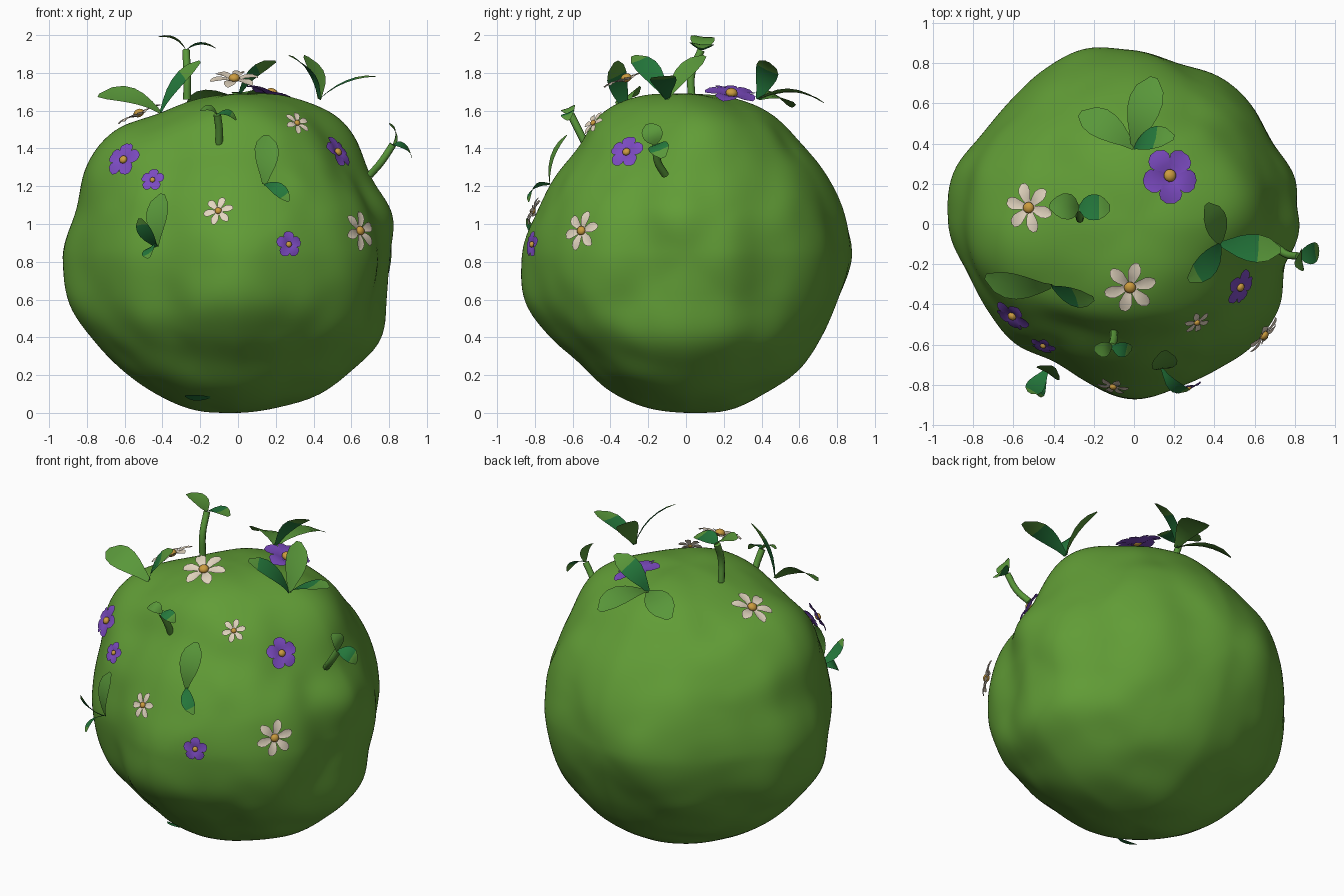
import bpy, bmesh, math
from mathutils import Vector, noise

if "Cube" in bpy.data.objects:
    bpy.data.objects.remove(bpy.data.objects["Cube"])


def material(name, r, g, b):
    m = bpy.data.materials.new(name)
    m.diffuse_color = (r, g, b, 1)
    m.use_nodes = True
    m.node_tree.nodes["Principled BSDF"].inputs["Base Color"].default_value = m.diffuse_color
    return m


MOSS = material("moss green", 0.12, 0.335, 0.037)
LEAF = material("leaf green", 0.10, 0.31, 0.042)
TEAL = material("deep green", 0.018, 0.19, 0.045)
VIOLET = material("violet", 0.20, 0.07, 0.53)
CREAM = material("cream", 0.76, 0.66, 0.52)
GOLD = material("gold", 0.60, 0.33, 0.05)
CENTRE = Vector((0, 0, 0.845))


def finish(bm, name, mats):
    me = bpy.data.meshes.new(name)
    for f in bm.faces:
        f.smooth = True
    bm.to_mesh(me)
    bm.free()
    for m in mats:
        me.materials.append(m)
    ob = bpy.data.objects.new(name, me)
    bpy.context.collection.objects.link(ob)
    return ob


# --- lumpy bush body: blended from three outlines, radius every 15 degrees
XY = [.80, .85, .83, .85, .85, .825, .86, .90, .89, .87, .88, .94,
      .93, .86, .845, .84, .79, .82, .87, .84, .84, .865, .85, .775]
XZ = [.80, .83, .82, .86, .88, .885, .86, .86, .86, .905, .92, .885,
      .92, .93, .885, .86, .85, .85, .83, .83, .85, .856, .877, .82]
YZ = [.865, .87, .86, .855, .88, .875, .86, .885, .88, .81, .81, .82,
      .87, .89, .84, .80, .82, .83, .83, .85, .84, .85, .835, .835]
# local bumps (+) and dents (-): direction, height, spread
LUMPS = [((0.63, -0.54, 0.12), -0.025, 0.3), ((0.52, -0.31, 0.54), -0.055, 0.3),
         ((0.52, 0.12, 0.68), 0.045, 0.25), ((-0.66, -0.15, 0.62), 0.04, 0.25),
         ((0.81, -0.05, 0.18), 0.025, 0.2), ((0.72, 0.47, -0.05), -0.03, 0.3),
         ((-0.22, 0.86, 0.05), 0.012, 0.2)]


def radius(table, u, v):
    a = math.degrees(math.atan2(v, u)) % 360 / 15
    i = int(a)
    t = a - i
    p, q, r, s = (table[(i + k) % 24] for k in (-1, 0, 1, 2))
    return q + 0.5 * t * (r - p + t * (2 * p - 5 * q + 4 * r - s + t * (3 * (q - r) + s - p)))


def body_radius(d):
    x, y, z = d
    total = weight = 0
    for table, u, v, n in ((XY, x, y, z), (XZ, x, z, y), (YZ, y, z, x)):
        w = (u * u + v * v) ** 2 / (n * n + 0.015)
        total += w * radius(table, u, v)
        weight += w
    off = min(1, 3 * min(abs(x), abs(y), abs(z)))      # distance from the outline planes
    r = total / weight - off * (0.014 + 0.014 * noise.noise(d * 4))
    for c, height, spread in LUMPS:
        r += height * math.exp(-((d - Vector(c).normalized()).length / spread) ** 2)
    return r


bm = bmesh.new()
bmesh.ops.create_icosphere(bm, subdivisions=6, radius=1)
for v in bm.verts:
    d = v.co.normalized()
    v.co = CENTRE + d * body_radius(d)
bmesh.ops.smooth_vert(bm, verts=bm.verts, factor=0.5, use_axis_x=True, use_axis_y=True, use_axis_z=True)
low = min(v.co.z for v in bm.verts)
for v in bm.verts:
    v.co.z -= low
finish(bm, "bush_body", [MOSS])


def lift(pos, gap):
    """Move a point outwards until it clears the body by the gap."""
    d = Vector(pos) - CENTRE
    n = d.normalized()
    return CENTRE + n * max(d.length, body_radius(n) + gap)


def surface_normal(pos):
    """Outward direction of the body under a point."""
    n = (Vector(pos) - CENTRE).normalized()
    a = n.orthogonal().normalized() * 0.15
    b = n.cross(a)
    f = [(n + k).normalized() for k in (a, -a, b, -b)]
    p = [k * body_radius(k) for k in f]
    return (p[0] - p[1]).cross(p[2] - p[3]).normalized()


# --- flowers
def flower(name, pos, size, petals, mat, normal, wide):
    normal = Vector(normal) if normal else surface_normal(pos)
    pos = lift(pos, 0.014)
    rot = normal.normalized().to_track_quat('Z', 'Y')
    bm = bmesh.new()
    outline = [(0.08, 0.3), (0.4, 0.75), (0.65, 1), (0.85, 0.85), (1.0, 0.35)]
    for k in range(petals):
        a = 2 * math.pi * (k + 0.25) / petals
        c, s = math.cos(a), math.sin(a)
        rows = []
        for r, w in outline:
            row = []
            for side in (-1, 0, 1):
                lx, ly = r * size, side * w * wide * size
                lz = size * (0.16 * math.sin(r * 2.6) + 0.05 * abs(side) - 0.02)
                p = Vector((lx * c - ly * s, lx * s + ly * c, lz))
                row.append(bm.verts.new(pos + rot @ p))
            rows.append(row)
        for lo, hi in zip(rows, rows[1:]):
            for j in (0, 1):
                bm.faces.new((lo[j], hi[j], hi[j + 1], lo[j + 1]))
    n = len(bm.faces)
    ball = bmesh.ops.create_uvsphere(bm, u_segments=12, v_segments=8, radius=size * 0.23)
    for v in ball["verts"]:
        v.co.z = v.co.z * 0.75 + size * 0.15
        v.co = pos + rot @ v.co
    for i, f in enumerate(bm.faces):
        f.material_index = 0 if i < n else 1
    finish(bm, name, [mat, GOLD])


for pos, size, nrm in [((-0.02, -0.31, 1.755), 0.13, (0, -0.35, 1)),
                       ((-0.51, 0.08, 1.56), 0.125, (-0.45, 0.0, 1)),
                       ((0.31, -0.485, 1.53), 0.07, None),
                       ((-0.10, -0.78, 1.06), 0.08, None),
                       ((0.63, -0.54, 0.96), 0.108, None)]:
    flower("cream_flower", pos, size, 6, CREAM, nrm, 0.25)
for pos, size, nrm in [((0.17, 0.235, 1.66), 0.14, (0.3, 0.1, 1)),
                       ((-0.60, -0.45, 1.335), 0.097, None),
                       ((-0.45, -0.60, 1.23), 0.064, None),
                       ((0.52, -0.31, 1.375), 0.094, None),
                       ((0.26, -0.79, 0.89), 0.07, None)]:
    flower("violet_flower", pos, size, 5, VIOLET, nrm, 0.43)


# --- leaves: arched blades, deep green ones turn lighter at the tip
BLADE = [0.18, 0.45, 0.75, 0.95, 1.0, 0.82, 0.22]
ROUND = [0.15, 0.7, 0.95, 1.0, 0.95, 0.7, 0.25]


def leaf(name, base, tip, width, arch, teal_rows, shape=BLADE, up=None):
    base, tip = Vector(base), Vector(tip)
    d = tip - base
    up = Vector(up) if up else (base - CENTRE).normalized()
    side = d.cross(up).normalized()
    n = side.cross(d).normalized()
    bm = bmesh.new()
    rows = []
    for i, s in enumerate(shape):
        t, w = i / 6, width / 2 * s
        mid = base + d * t + n * arch * 4 * t * (1 - t)
        rows.append([bm.verts.new(mid + side * w * k + n * 0.1 * w * abs(k)) for k in (-1, 0, 1)])
    for i, (lo, hi) in enumerate(zip(rows, rows[1:])):
        for j in (0, 1):
            f = bm.faces.new((lo[j], lo[j + 1], hi[j + 1], hi[j]))
            f.material_index = 1 if i < teal_rows else 0
    finish(bm, name, [LEAF, TEAL])


# each tuft: base, facing, then (tip, width, arch, deep green rows)
TUFTS = [
    ((-0.41, -0.31, 1.59), (-0.15, -0.5, 0.85), [((-0.74, -0.26, 1.68), 0.15, 0.05, 0),
                                                 ((-0.20, -0.37, 1.86), 0.12, 0.03, 4)]),
    ((0.43, -0.10, 1.66), None, [((0.36, 0.10, 1.89), 0.13, 0.03, 0),
                                 ((0.73, -0.13, 1.78), 0.14, 0.03, 4),
                                 ((0.27, -0.28, 1.89), 0.13, 0.04, 5)]),
    ((0.00, 0.38, 1.66), None, [((-0.27, 0.55, 1.62), 0.16, 0.04, 0),
                                ((0.10, 0.73, 1.64), 0.17, 0.05, 0),
                                ((0.20, 0.43, 1.86), 0.13, 0.04, 4)]),
    ((0.14, -0.72, 1.21), None, [((0.15, -0.63, 1.47), 0.13, 0.03, 0),
                                 ((0.27, -0.83, 1.12), 0.08, 0.04, 5)]),
    ((-0.43, -0.72, 0.88), None, [((-0.40, -0.71, 1.16), 0.13, 0.03, 0),
                                  ((-0.52, -0.84, 1.03), 0.09, 0.02, 5),
                                  ((-0.47, -0.86, 0.82), 0.09, 0.03, 5)]),
    ((-0.13, -0.31, 0.085), None, [((-0.28, -0.31, 0.09), 0.08, 0.005, 6)]),
]
for base, up, blades in TUFTS:
    for tip, width, arch, teal in blades:
        leaf("tuft_leaf", base, tip, width, arch, teal, BLADE, up)


# --- sprouts: curved stem with two round seed leaves
def sprout(points, tips, width, up):
    cu = bpy.data.curves.new("sprout_stem", 'CURVE')
    cu.dimensions = '3D'
    cu.bevel_depth = 0.02
    cu.bevel_resolution = 2
    cu.resolution_u = 5
    cu.use_fill_caps = True
    sp = cu.splines.new('BEZIER')
    sp.bezier_points.add(len(points) - 1)
    for bp, co in zip(sp.bezier_points, points):
        bp.co = co
        bp.handle_left_type = bp.handle_right_type = 'AUTO'
    cu.materials.append(LEAF)
    bpy.context.collection.objects.link(bpy.data.objects.new("sprout_stem", cu))
    for i, tip in enumerate(tips):
        leaf("seed_leaf", points[-1], tip, width, 0.025, 4 * i, ROUND, up)


sprout([(-0.27, 0.03, 1.66), (-0.27, 0.03, 1.80), (-0.275, 0.08, 1.92)],
       [(-0.42, 0.09, 1.99), (-0.12, 0.08, 1.93)], 0.13, (0, 0.1, 1))
sprout([(-0.10, -0.53, 1.42), (-0.10, -0.57, 1.50), (-0.11, -0.61, 1.58)],
       [(-0.20, -0.62, 1.60), (-0.01, -0.62, 1.55)], 0.08, (0, -0.4, 1))
sprout([(0.70, -0.11, 1.26), (0.76, -0.15, 1.33), (0.82, -0.16, 1.42)],
       [(0.80, -0.20, 1.53), (0.92, -0.12, 1.35)], 0.11, (1, -0.1, 0.6))
